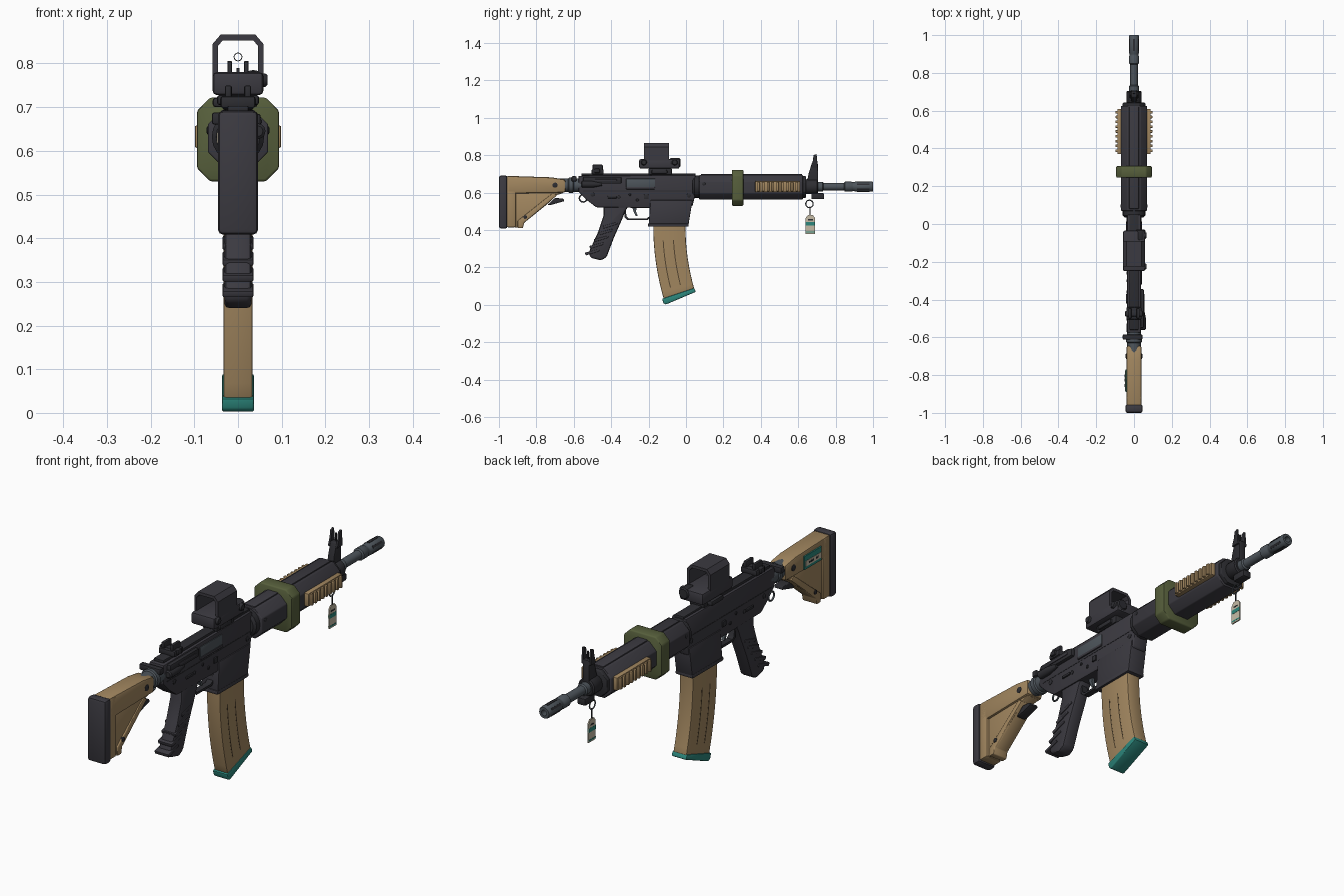
import bpy, bmesh, math
from mathutils import Matrix, Vector

cube = bpy.data.objects.get("Cube")
if cube:
    bpy.data.objects.remove(cube, do_unlink=True)


def material(name, r, g, b):
    m = bpy.data.materials.new(name)
    m.use_nodes = True
    m.diffuse_color = (r, g, b, 1)
    m.node_tree.nodes["Principled BSDF"].inputs["Base Color"].default_value = (r, g, b, 1)
    return m


DARK = material("dark polymer", .044, .042, .052)
BLACK = material("black metal", .026, .026, .031)
STEEL = material("grey steel", .075, .09, .105)
TAN = material("tan polymer", .36, .24, .115)
BROWN = material("groove brown", .09, .06, .03)
GREEN = material("olive green", .095, .115, .045)
TEAL = material("teal", .025, .24, .2)
PAPER = material("pale card", .56, .5, .38)
AXIS_Z = .632  # height of the bore line


def finish(name, bm, mat, bevel=0, segments=2):
    bmesh.ops.recalc_face_normals(bm, faces=bm.faces)
    if bevel:
        edges = [e for e in bm.edges if e.calc_face_angle(0) > math.radians(30)]
        bmesh.ops.bevel(bm, geom=edges, offset=bevel, segments=segments,
                        affect='EDGES', profile=.5, clamp_overlap=True)
    mesh = bpy.data.meshes.new(name)
    bm.to_mesh(mesh)
    bm.free()
    mesh.materials.append(mat)
    ob = bpy.data.objects.new(name, mesh)
    bpy.context.scene.collection.objects.link(ob)
    bpy.ops.object.select_all(action='DESELECT')
    ob.select_set(True)
    bpy.context.view_layer.objects.active = ob
    bpy.ops.object.shade_smooth_by_angle(angle=math.radians(40))
    return ob


def prism(name, pts, lo, hi, mat, axis='x', bevel=0):
    """Extrude a flat outline along one axis."""
    place = {'x': lambda a, b, c: (c, a, b), 'y': lambda a, b, c: (a, c, b),
             'z': lambda a, b, c: (a, b, c)}[axis]
    bm = bmesh.new()
    ends = [[bm.verts.new(place(a, b, c)) for a, b in pts] for c in (lo, hi)]
    n = len(pts)
    for ring in ends:
        bm.faces.new(ring)
    for i in range(n):
        j = (i + 1) % n
        bm.faces.new((ends[0][i], ends[0][j], ends[1][j], ends[1][i]))
    return finish(name, bm, mat, bevel)


def box(name, x, y, z, mat, bevel=0):
    return prism(name, [(y[0], z[0]), (y[1], z[0]), (y[1], z[1]), (y[0], z[1])],
                 x[0], x[1], mat, bevel=bevel)


def octagon(w, z0, z1, c):
    return [(-w + c, z0), (w - c, z0), (w, z0 + c), (w, z1 - c),
            (w - c, z1), (-w + c, z1), (-w, z1 - c), (-w, z0 + c)]


def lathe(name, profile, mat, centre=(0, 0, AXIS_Z), axis='y', n=20):
    """Revolve (distance, radius) points about an axis."""
    bm = bmesh.new()
    rings = []
    for d, r in profile:
        ring = []
        for i in range(n):
            t = 2 * math.pi * i / n
            u, v = r * math.cos(t), r * math.sin(t)
            ring.append(bm.verts.new(Vector(centre) + Vector((u, d, v) if axis == 'y' else (d, u, v))))
        rings.append(ring)
    for a, b in zip(rings, rings[1:]):
        for i in range(n):
            bm.faces.new((a[i], a[(i + 1) % n], b[(i + 1) % n], b[i]))
    bm.faces.new(rings[0])
    bm.faces.new(rings[-1])
    return finish(name, bm, mat)


def hoop(name, centre, radius, thick, mat, axis='x'):
    bpy.ops.mesh.primitive_torus_add(
        major_radius=radius, minor_radius=thick, major_segments=20, minor_segments=6,
        location=centre, rotation=(0, math.pi / 2, 0) if axis == 'x' else (math.pi / 2, 0, 0))
    ob = bpy.context.object
    ob.name = name
    ob.data.materials.append(mat)
    bpy.ops.object.shade_smooth_by_angle(angle=math.radians(60))


# Shoulder stock
box("butt_pad", (-.046, .046), (-1, -.955), (.408, .692), DARK, .012)
prism("stock_upper", [(-.96, .595), (-.96, .69), (-.72, .682), (-.645, .67), (-.645, .6)],
      -.04, .04, TAN, bevel=.01)
prism("stock_lower", [(-.95, .62), (-.66, .62), (-.655, .598), (-.69, .588), (-.74, .54),
                      (-.87, .435), (-.875, .41), (-.95, .42)], -.03, .03, TAN, bevel=.006)
box("stock_rear_rib", (-.04, .04), (-.96, -.91), (.415, .688), TAN, .008)
prism("stock_diagonal_rib", [(-.9, .41), (-.872, .41), (-.865, .44), (-.69, .585), (-.71, .6),
                             (-.9, .45)], -.036, .036, TAN, bevel=.004)
prism("stock_lever", [(-.74, .535), (-.72, .535), (-.65, .555), (-.655, .568), (-.7, .572)],
      -.022, .022, BLACK, bevel=.004)
for s in (-1, 1):
    for y, z, r, x in ((-.7, .64, .014, .042), (-.86, .47, .01, .038)):
        lathe("stock_rivet", [(0, r), (s * x, r), (s * (x + .002), r * .7)], BLACK, (0, y, z), 'x', 14)
box("stock_label", (-.046, -.038), (-.89, -.77), (.605, .665), TEAL)
box("stock_label_card", (-.048, -.04), (-.885, -.775), (.618, .642), PAPER)
for y in (-.855, -.825, -.805):
    box("stock_label_mark", (-.049, -.04), (y - .008, y + .008), (.626, .634), BLACK)

# Buffer tube and receiver
lathe("buffer_tube", [(-.68, .036), (-.63, .036), (-.625, .042), (-.605, .042), (-.6, .037),
                      (-.55, .037)], STEEL, (0, 0, .64))
box("rear_latch", (-.06, .045), (-.612, -.585), (.66, .688), BLACK, .006)
prism("receiver", [(-.575, .69), (.05, .695), (.05, .59), (.035, .53), (.01, .515), (-.48, .522),
                   (-.53, .56), (-.575, .605)], -.036, .036, DARK, bevel=.006)
prism("magazine_well", [(-.19, .56), (.035, .56), (.012, .42), (-.2, .42)],
      -.041, .041, DARK, bevel=.005)
box("magazine_well_rim", (-.043, .043), (-.204, .014), (.418, .435), DARK, .004)
box("receiver_seam", (-.037, .037), (-.55, .03), (.607, .611), BLACK)
box("top_rail", (-.024, .024), (-.56, .05), (.69, .703), BLACK, .003)
box("ejection_port", (.03, .039), (-.32, -.165), (.628, .675), STEEL, .003)
box("port_cover", (.03, .042), (-.32, -.165), (.618, .63), DARK, .003)
box("bolt_housing", (.03, .052), (-.55, -.345), (.648, .685), BLACK, .006)
box("bolt_slot", (.03, .055), (-.49, -.37), (.662, .672), DARK, .003)
lathe("forward_knob", [(-.56, .012), (-.555, .018), (-.5, .018), (-.45, .008)],
      BLACK, (.045, 0, .645), n=12)
for s in (-1, 1):
    for y, z, r in ((-.5, .59, .011), (-.36, .575, .009), (-.26, .56, .008), (.015, .585, .011), (-.3, .59, .007)):
        lathe("receiver_pin", [(0, r), (s * .038, r), (s * .04, r * .7)], BLACK, (0, y, z), 'x', 12)
    box("selector", tuple(sorted((s * .034, s * .043))), (-.42, -.37), (.57, .582), BLACK, .003)
    box("magazine_release", tuple(sorted((s * .034, s * .043))), (-.225, -.2), (.565, .59), BLACK, .003)
hoop("sling_loop", (-.035, -.55, .57), .02, .004, STEEL)

# Grip and trigger
prism("grip", [(-.44, .55), (-.3, .54), (-.325, .5), (-.345, .45), (-.385, .36), (-.425, .255),
               (-.455, .238), (-.51, .252), (-.52, .28), (-.47, .39), (-.44, .48)],
      -.031, .031, DARK, bevel=.011)
for i in range(5):
    y, z = -.365 - .024 * i, .425 - .036 * i
    prism("grip_rib", [(y - .075, z - .017), (y, z + .007), (y - .005, z + .017), (y - .08, z - .002)],
          -.035, .035, DARK, bevel=.003)
prism("trigger_guard", [(-.335, .53), (-.328, .467), (-.312, .453), (-.205, .453), (-.185, .47),
                        (-.185, .53), (-.195, .53), (-.195, .474), (-.21, .463), (-.308, .463),
                        (-.318, .473), (-.325, .53)], -.014, .014, BLACK)
prism("trigger", [(-.29, .53), (-.262, .53), (-.267, .5), (-.258, .475), (-.268, .475), (-.281, .5)],
      -.007, .007, STEEL)


# Curved magazine
def mag_point(f, t):
    rear = Vector((-.175 + .058 * t * t, .42 - .395 * t))
    front = Vector((-.003 + .05 * t * t, .42 - .345 * t))
    return tuple(rear.lerp(front, f))


def mag_strip(name, f0, f1, t0, t1, w, mat, bevel=0):
    ts = [t0 + (t1 - t0) * i / 10 for i in range(11)]
    prism(name, [mag_point(f0, t) for t in ts] + [mag_point(f1, t) for t in reversed(ts)],
          -w, w, mat, bevel=bevel)


mag_strip("magazine", 0, 1, -.08, 1, .033, TAN, .005)
for f in (.28, .6):
    mag_strip("magazine_groove", f, f + .03, .2, .86, .0335, BROWN)
prism("magazine_base", [(-.128, .033), (.043, .09), (.053, .07), (-.108, .002), (-.12, .008)],
      -.037, .037, TEAL, bevel=.005)

# Handguard with band and side panels
lathe("handguard_ring", [(.035, .05), (.045, .06), (.075, .06)], BLACK)
prism("handguard", octagon(.069, .563, .695, .034), .07, .625, DARK, 'y', .004)
prism("handguard_cap", octagon(.06, .572, .688, .032), .62, .642, BLACK, 'y', .004)
box("handguard_rail", (-.026, .026), (.08, .62), (.69, .7), DARK, .003)
prism("band", octagon(.094, .53, .722, .03), .245, .307, GREEN, 'y', .006)
for s in (-1, 1):
    box("side_panel", tuple(sorted((s * .06, s * .088))), (.37, .61), (.603, .662), TAN, .005)
    for i in range(9):
        y = .388 + .0255 * i
        box("panel_rib", tuple(sorted((s * .08, s * .099))), (y - .007, y + .007), (.607, .658), TAN, .004)
    for y in (.095, .6):
        lathe("handguard_bolt", [(0, .009), (s * .07, .009), (s * .072, .006)], BLACK, (0, y, .647), 'x', 12)

# Barrel and muzzle
lathe("barrel", [(.6, .026), (.73, .026), (.735, .02), (.86, .02)], STEEL)
lathe("muzzle", [(.845, .02), (.85, .027), (.885, .027), (.89, .024), (.9, .024), (.905, .027),
                 (.995, .027), (1, .024), (1, .013), (.94, .013)], STEEL)
for i in range(6):
    slot = box("muzzle_slot", (-.005, .005), (.915, .98), (.02, .0278), BLACK)
    slot.data.transform(Matrix.Translation((0, 0, AXIS_Z)) @ Matrix.Rotation(i * math.pi / 3, 4, 'Y'))

# Front sight and gas block
lathe("gas_block", [(.64, .036), (.645, .04), (.7, .04), (.705, .034)], BLACK)
box("gas_block_foot", (-.02, .02), (.67, .738), (.566, .597), BLACK, .005)
prism("front_sight_tower", [(.64, .62), (.655, .7), (.672, .755), (.705, .755), (.707, .62)],
      -.016, .016, BLACK, bevel=.004)
for s in (-1, 1):
    prism("front_sight_ear", [(.665, .735), (.678, .77), (.682, .8), (.698, .807), (.705, .735)],
          s * .014, s * .024, BLACK, bevel=.002)
lathe("front_sight_post", [(-.003, .004), (.003, .004)], BLACK, (0, .69, .77), n=8)
box("front_sight_pin", (-.003, .003), (.687, .693), (.75, .79), BLACK)

# Rear sight
box("rear_sight_base", (-.04, .04), (-.505, -.44), (.698, .725), BLACK, .006)
box("rear_sight_drum", (-.048, .048), (-.49, -.46), (.705, .728), BLACK, .006)
for s in (-1, 1):
    box("rear_sight_ear", tuple(sorted((s * .014, s * .03))), (-.5, -.445), (.72, .75), BLACK, .005)

# Reflex sight
box("optic_mount", (-.036, .036), (-.2, -.075), (.695, .73), BLACK, .005)
box("optic_clamp", (-.058, .045), (-.185, -.1), (.7, .722), BLACK, .007)
box("optic_body", (-.058, .058), (-.25, -.035), (.728, .78), DARK, .009)
for y in (-.225, -.06):
    lathe("optic_knob", [(.05, .016), (.062, .016), (.067, .012)], BLACK, (0, y, .762), 'x', 14)
lathe("optic_cell", [(-.085, .022), (-.08, .025), (-.035, .025), (-.03, .02)], BLACK, (.035, 0, .76))
prism("optic_hood", [(-.058, .77), (-.058, .845), (-.04, .866), (.04, .866), (.058, .845),
                     (.058, .77), (.046, .77), (.046, .84), (.035, .853), (-.035, .853),
                     (-.046, .84), (-.046, .77)], -.225, -.09, DARK, 'y')
hoop("optic_reticle", (0, -.15, .815), .009, .001, STEEL, 'y')

# Hanging tag
hoop("tag_ring", (0, .66, .54), .02, .003, STEEL)
box("tag_cord", (-.002, .002), (.66, .665), (.465, .525), BLACK)
prism("tag", [(.64, .38), (.69, .38), (.69, .465), (.678, .48), (.652, .48), (.64, .465)],
      -.003, .003, PAPER)
for z0, z1 in ((.425, .443), (.386, .392)):
    box("tag_stripe", (-.0038, .0038), (.64, .69), (z0, z1), TEAL)
box("tag_mark", (-.0038, .0038), (.652, .678), (.452, .458), BLACK)
